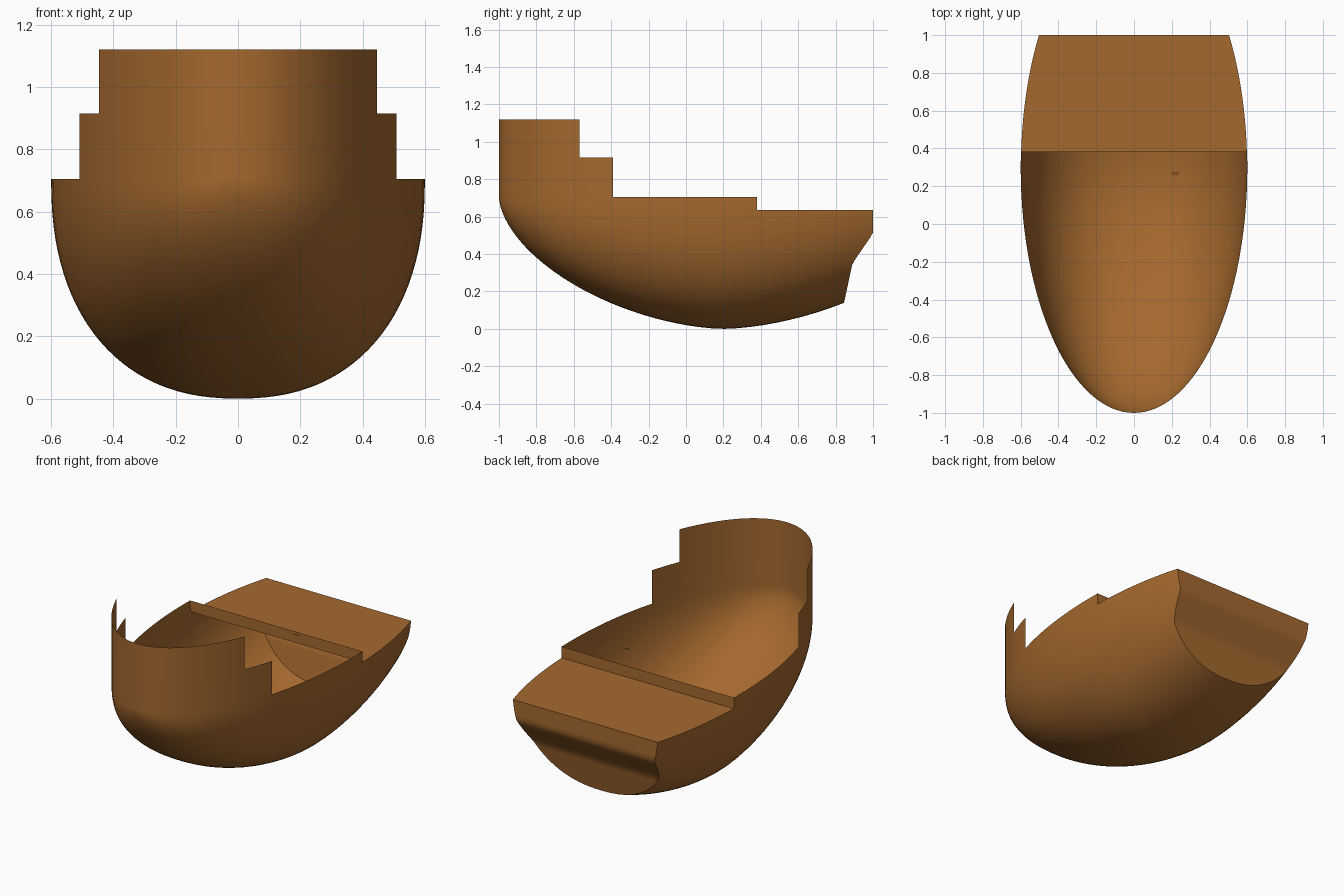
import bpy, bmesh, math

if "Cube" in bpy.data.objects:
    bpy.data.objects.remove(bpy.data.objects["Cube"])

RIM, DECK = 0.705, 0.635          # main rim height and rear deck height
N = 2.3                           # roundness of the hull cross-section
COLS, ROWS = 56, 40

wood = bpy.data.materials.new("brown wood")
wood.diffuse_color = (0.376, 0.141, 0.028, 1)
wood.use_nodes = True
wood.node_tree.nodes["Principled BSDF"].inputs["Base Color"].default_value = wood.diffuse_color


def half_width(y):
    return 0.6 * math.sqrt(max(0, 1 - ((y - 0.3) / 1.3) ** 2))


def keel(y):
    d = abs(y - 0.2) / (1.2 if y < 0.2 else 1.28)
    return RIM * (1 - max(0, 1 - d ** 1.7) ** (1 / 1.7))


def section(y, a):
    """Point of the hull at station y, angle a from -90 to 90 degrees."""
    s, c = math.sin(a), max(0, math.cos(a))
    x = half_width(y) * math.copysign(abs(s) ** (2 / N), s)
    return x, y, RIM - (RIM - keel(y)) * c ** (2 / N)


def stern_y(z):
    """Side profile of the undercut stern."""
    pts = [(0.14, 0.845), (0.35, 0.89), (0.51, 1.0)]
    if z <= pts[0][0]:
        return pts[0][1]
    for (z0, y0), (z1, y1) in zip(pts, pts[1:]):
        if z <= z1:
            return y0 + (y1 - y0) * (z - z0) / (z1 - z0)
    return 1.0


def stern_end(a):
    y = 0.95
    for _ in range(60):
        y = 0.5 * y + 0.5 * stern_y(section(y, a)[2])
    return y


def rim_height(y):
    return 1.12 if y < -0.57 else 0.915 if y < -0.39 else RIM if y < 0.38 else DECK


def finish(name, bm, trim=False):
    if trim:  # cut the stepped rim
        for co, no in [((0, y, 0), (0, 1, 0)) for y in (-0.57, -0.39, 0.38)] + \
                      [((0, 0, z), (0, 0, 1)) for z in (DECK, 0.915)]:
            bmesh.ops.bisect_plane(bm, geom=bm.verts[:] + bm.edges[:] + bm.faces[:],
                                   dist=1e-5, plane_co=co, plane_no=no)
        dead = [f for f in bm.faces
                if f.calc_center_median().z > rim_height(f.calc_center_median().y)]
        bmesh.ops.delete(bm, geom=dead, context='FACES')
    bmesh.ops.remove_doubles(bm, verts=bm.verts[:], dist=1e-5)
    bmesh.ops.recalc_face_normals(bm, faces=bm.faces[:])
    me = bpy.data.meshes.new(name)
    bm.to_mesh(me)
    bm.free()
    me.materials.append(wood)
    ob = bpy.data.objects.new(name, me)
    bpy.context.collection.objects.link(ob)
    bpy.context.view_layer.objects.active = ob
    ob.select_set(True)
    bpy.ops.object.shade_smooth_by_angle(angle=math.radians(35))
    ob.select_set(False)


def plate(name, pts):
    bm = bmesh.new()
    bm.faces.new([bm.verts.new(p) for p in pts])
    finish(name, bm)


angles = [math.pi * (j / COLS - 0.5) for j in range(COLS + 1)]
ends = [stern_end(a) for a in angles]

# Hull shell with vertical front walls, trimmed to the stepped rim
bm = bmesh.new()
grid = []
for i in range(ROWS + 1):
    t = 1 - math.cos(i / ROWS * math.pi / 2)
    row = [section(-1 + (e + 1) * t, a) for a, e in zip(angles, ends)]
    l, r = row[0], row[-1]
    row = [(l[0], l[1], 1.12)] + row + [(r[0], r[1], 1.12)]
    grid.append([bm.verts.new(p) for p in row])
for r0, r1 in zip(grid, grid[1:]):
    for j in range(len(r0) - 1):
        bm.faces.new((r0[j], r0[j + 1], r1[j + 1], r1[j]))
bmesh.ops.remove_doubles(bm, verts=bm.verts[:], dist=1e-5)
finish("hull", bm, trim=True)

# Undercut stern panel made of strips across the hull
bm = bmesh.new()
edge = [bm.verts.new(section(e, a)) for a, e in zip(angles, ends)]
for j in range(COLS // 2):
    k = COLS - j
    f = [edge[j], edge[j + 1], edge[k - 1], edge[k]]
    bm.faces.new(f if j + 1 != k - 1 else [f[0], f[1], f[3]])
finish("stern_panel", bm, trim=True)

# Rear deck following the hull outline
side = []
for i in range(17):
    y = 0.38 + 0.62 * i / 16
    t = (RIM - DECK) / (RIM - keel(y))
    side.append((half_width(y) * (1 - t ** N) ** (1 / N), y, DECK))
plate("rear_deck", side + [(-x, y, z) for x, y, z in reversed(side)])

# Cross board at the front edge of the deck
w = half_width(0.38)
plate("cross_board", [(-w, 0.38, DECK), (w, 0.38, DECK), (w, 0.38, RIM), (-w, 0.38, RIM)])

# Tiny loose chip above the opening
plate("small_chip", [(0.2, 0.263, 0.75), (0.233, 0.263, 0.75),
                     (0.238, 0.275, 0.75), (0.205, 0.275, 0.75)])
